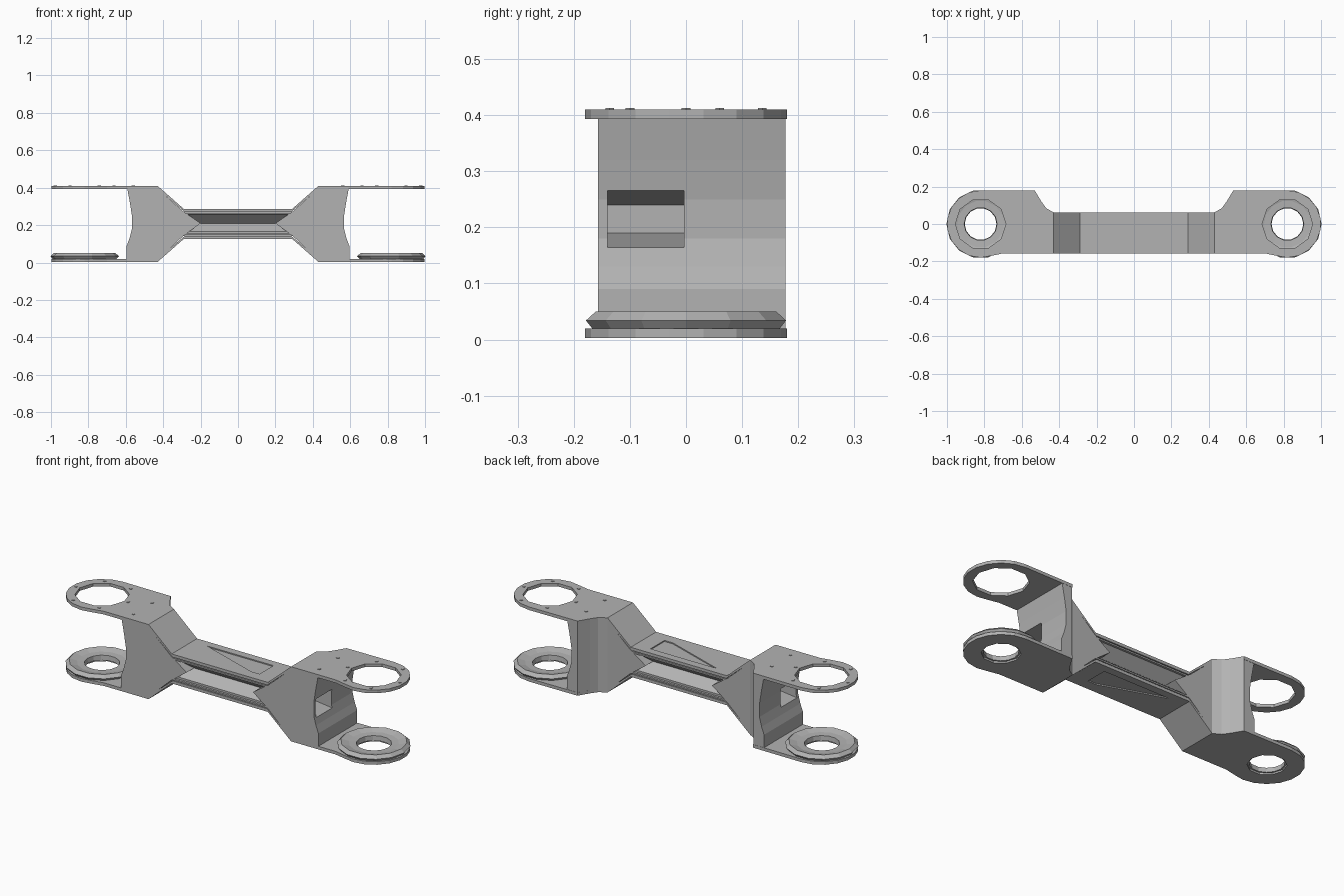
import bpy, bmesh, math
from mathutils import Vector

if "Cube" in bpy.data.objects:
    bpy.data.objects.remove(bpy.data.objects["Cube"])

grey = bpy.data.materials.new("plain grey")
grey.use_nodes = True
grey.diffuse_color = (0.45, 0.45, 0.45, 1)
grey.node_tree.nodes["Principled BSDF"].inputs["Base Color"].default_value = grey.diffuse_color

MID = 0.2065          # height of the mirror plane between both plates
FRONT, WAIST, BACK = -0.157, 0.062, 0.177
HUB = 0.82


def finish(name, bm):
    bmesh.ops.recalc_face_normals(bm, faces=bm.faces)
    mesh = bpy.data.meshes.new(name)
    bm.to_mesh(mesh)
    bm.free()
    ob = bpy.data.objects.new(name, mesh)
    mesh.materials.append(grey)
    bpy.context.scene.collection.objects.link(ob)
    return ob


def prism(name, pts, axis, lo, hi):
    """Extrude a flat outline along y (x,z points) or z (x,y points)."""
    def place(p, d):
        return (p[0], d, p[1]) if axis == "y" else (p[0], p[1], d)
    bm = bmesh.new()
    a = [bm.verts.new(place(p, lo)) for p in pts]
    b = [bm.verts.new(place(p, hi)) for p in pts]
    bm.faces.new(a)
    bm.faces.new(b[::-1])
    for i in range(len(a)):
        j = (i + 1) % len(a)
        bm.faces.new((a[i], a[j], b[j], b[i]))
    return finish(name, bm)


def circle(x, y, r, n):
    return [(x + r * math.cos(math.tau * i / n), y + r * math.sin(math.tau * i / n))
            for i in range(n)]


def cut(ob, tool, how="DIFFERENCE"):
    mod = ob.modifiers.new("cut", "BOOLEAN")
    mod.object, mod.operation, mod.solver = tool, how, "EXACT"
    bpy.context.view_layer.update()
    graph = bpy.context.evaluated_depsgraph_get()
    mesh = bpy.data.meshes.new_from_object(ob.evaluated_get(graph))
    ob.modifiers.clear()
    ob.data = mesh
    bpy.data.objects.remove(tool)


def flip(ob, axis, about=0.0):
    """Mirror the mesh itself across a plane."""
    for v in ob.data.vertices:
        v.co[axis] = 2 * about - v.co[axis]
    ob.data.flip_normals()


def both_sides(make, name):
    for side in ("left", "right"):
        ob = make(side + "_" + name)
        if side == "right":
            flip(ob, 0)


# Bent middle sheet of each plate
upper = [(-0.43, 0.41), (-0.29, 0.287), (0.29, 0.287), (0.43, 0.41)]
lower = [(0.43, 0.393), (0.285, 0.271), (-0.285, 0.271), (-0.43, 0.393)]
for level in ("top", "bottom"):
    sheet = prism(level + "_middle_sheet", upper + lower, "y", FRONT, WAIST)
    panel = [(-0.2, 0.02), (0.2, 0.02), (0.2, -0.1), (0.15, -0.1)]
    cut(sheet, prism("panel_cutter", panel, "z", 0.281, 0.3))
    if level == "bottom":
        flip(sheet, 2, MID)

# Flat ear plates carrying the hubs
arc = [(HUB + 0.18 * math.cos(math.radians(a)), 0.18 * math.sin(math.radians(a)))
       for a in range(-110, 91, 20)]
ear = [(0.43, FRONT), (0.7, FRONT)] + arc + [
    (0.53, 0.178), (0.495, 0.12), (0.47, 0.085), (0.43, WAIST)]


def make_ear(name):
    low = "bottom" in name
    ob = prism(name, ear, "z", 0.393, 0.41)
    hole = circle(HUB, 0, 0.095 if low else 0.135, 10)
    cut(ob, prism("hole_cutter", hole, "z", 0.3, 0.5))
    if low:
        flip(ob, 2, MID)
    return ob


both_sides(make_ear, "top_ear")
both_sides(make_ear, "bottom_ear")


# Raised bearing ring on each lower ear
def make_ring(name):
    section = [(0.085, 0.012), (0.165, 0.012), (0.183, 0.034),
               (0.165, 0.05), (0.125, 0.04), (0.088, 0.038)]
    bm = bmesh.new()
    loops = [[bm.verts.new((x, y, z)) for x, y in circle(HUB, 0, r, 14)]
             for r, z in section]
    for k, loop in enumerate(loops):
        nxt = loops[(k + 1) % len(loops)]
        for i in range(14):
            j = (i + 1) % 14
            bm.faces.new((loop[i], loop[j], nxt[j], nxt[i]))
    return finish(name, bm)


both_sides(make_ring, "bearing_ring")


# Wedge shaped end blocks with a concave outer wall and a tapered pocket
def make_block(name):
    side = [(0.2, 0.21), (0.295, 0.14), (0.43, 0.015), (0.595, 0.015), (0.595, 0.09),
            (0.58, 0.13), (0.567, 0.18), (0.567, 0.25), (0.578, 0.32), (0.592, 0.395),
            (0.43, 0.395), (0.295, 0.275)]
    ob = prism(name, side, "y", FRONT, BACK)
    plan = [(0.1, -0.3), (0.7, -0.3), (0.7, 0.3), (0.54, 0.3), (0.53, BACK),
            (0.495, 0.12), (0.47, 0.085), (0.43, WAIST), (0.1, WAIST)]
    cut(ob, prism("plan_cutter", plan, "z", -0.1, 0.5), "INTERSECT")
    pocket = [(0.36, 0.19), (0.65, 0.155), (0.65, 0.275), (0.36, 0.24)]
    cut(ob, prism("pocket_cutter", pocket, "y", -0.14, -0.004))
    return ob


both_sides(make_block, "end_block")

# Centre beam with a V groove along the front and back
bm = bmesh.new()
section = [(-0.145, 0.272), (-0.145, 0.258), (-0.09, 0.208), (-0.145, 0.165),
           (-0.145, 0.141), (0.05, 0.141), (0.05, 0.165), (-0.005, 0.208),
           (0.05, 0.258), (0.05, 0.272)]
start = bm.faces.new([bm.verts.new((-0.3, y, z)) for y, z in section])
end = bmesh.ops.extrude_face_region(bm, geom=[start], use_keep_orig=True)["geom"]
bmesh.ops.translate(bm, vec=Vector((0.6, 0, 0)),
                    verts=[g for g in end if isinstance(g, bmesh.types.BMVert)])
finish("centre_beam", bm)

# Thin rails along the edges of both sheets
for level, z in (("upper", 0.262), ("lower", 0.15)):
    for edge, y in (("front", FRONT), ("back", WAIST - 0.012)):
        rail = [(-0.3, z - 0.004), (0.3, z - 0.004), (0.3, z + 0.004), (-0.3, z + 0.004)]
        prism(f"{level}_{edge}_rail", rail, "y", y, y + 0.012)

# Small screw heads on the ears
for k, (x, y) in enumerate(circle(HUB, 0, 0.157, 6) + [(0.56, 0.06), (0.56, -0.1)]):
    both_sides(lambda n: prism(n, circle(x, y, 0.009, 6), "z", 0.408, 0.413),
               f"screw_{k + 1}")
